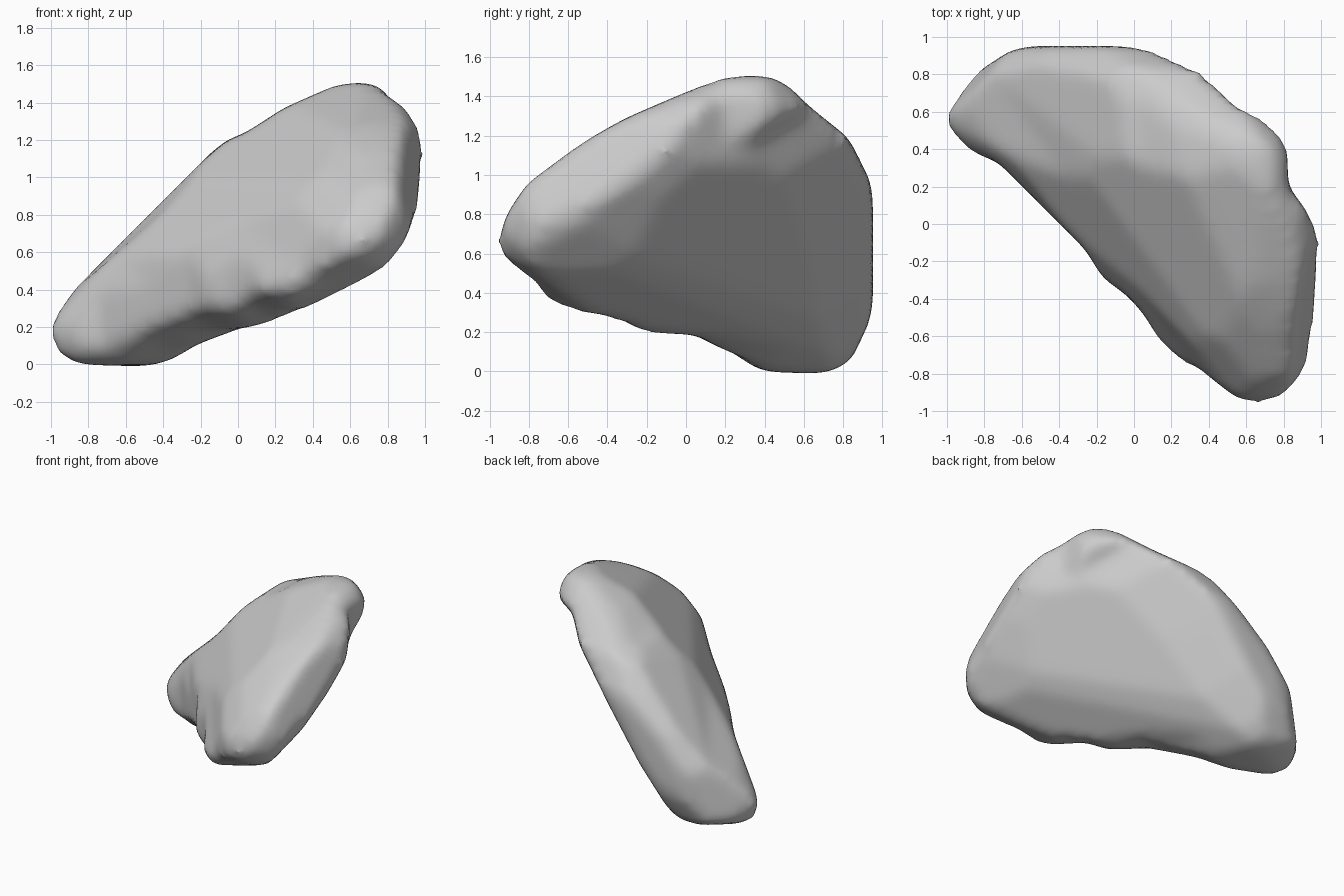
import bpy, bmesh, math
from mathutils import Vector, Matrix

cube = bpy.data.objects.get("Cube")
if cube:
    bpy.data.objects.remove(cube, do_unlink=True)

MIDDLE = Vector((0, 0, .75))
GROUND = Vector((0, 0, 0))
REACH = 3


def carving_frame(azimuth, elevation, origin):
    """Axes of a carving direction: outline right, outline up, depth."""
    a, e = math.radians(azimuth), math.radians(elevation)
    flat = Vector((math.sin(a), -math.cos(a), 0))
    depth = flat * math.cos(e) + Vector((0, 0, math.sin(e)))
    up = Vector((0, 0, math.cos(e))) - flat * math.sin(e)
    right = up.cross(depth)
    return Matrix.Translation(origin) @ Matrix((right, up, depth)).transposed().to_4x4()


def make_prism(name, outline, frame, far=REACH):
    """Extrude a closed outline along the frame's depth, up to the far distance."""
    bm = bmesh.new()
    face = bm.faces.new([bm.verts.new((u, v, -REACH)) for u, v in outline])
    extruded = bmesh.ops.extrude_face_region(bm, geom=[face])["geom"]
    top = [g for g in extruded if isinstance(g, bmesh.types.BMVert)]
    bmesh.ops.translate(bm, verts=top, vec=(0, 0, REACH + far))
    bmesh.ops.transform(bm, matrix=frame, verts=bm.verts)
    bmesh.ops.recalc_face_normals(bm, faces=bm.faces)
    mesh = bpy.data.meshes.new(name)
    bm.to_mesh(mesh)
    bm.free()
    obj = bpy.data.objects.new(name, mesh)
    bpy.context.collection.objects.link(obj)
    return obj


def make_slice(name, normal, distance):
    """Block filling everything behind a plane."""
    square = [(-REACH, -REACH), (REACH, -REACH), (REACH, REACH), (-REACH, REACH)]
    frame = Vector(normal).to_track_quat('Z', 'Y').to_matrix().to_4x4()
    return make_prism(name, square, frame, distance)


# Outlines of the body along each carving direction
front_outline = [
    (-1, .16), (-.97, .26), (-.87, .39), (-.45, .81), (-.08, 1.18), (.05, 1.23),
    (.25, 1.36), (.52, 1.48), (.65, 1.5), (.75, 1.48), (.9, 1.38), (.98, 1.27),
    (1, 1.15), (.97, .9), (.88, .65), (.78, .53), (.6, .43), (.4, .33), (.15, .23),
    (0, .2), (-.22, .12), (-.35, .04), (-.47, 0), (-.86, .01), (-.96, .06)]
side_outline = [
    (-.95, .65), (-.9, .8), (-.8, .95), (-.5, 1.17), (-.3, 1.28), (0, 1.41),
    (.2, 1.49), (.4, 1.5), (.5, 1.46), (.62, 1.34), (.82, 1.18), (.93, .96),
    (.95, .8), (.95, .38), (.92, .25), (.82, .04), (.7, 0), (.4, .01), (.28, .07),
    (.05, .2), (-.2, .2), (-.3, .23), (-.4, .3), (-.62, .32), (-.71, .37),
    (-.75, .46), (-.91, .56)]
top_outline = [
    (-1, .6), (-.95, .7), (-.86, .79), (-.65, .92), (-.55, .94), (.05, .94),
    (.15, .92), (.35, .81), (.6, .6), (.75, .51), (.81, .4), (.81, .2), (.95, .02),
    (.99, -.1), (.99, -.35), (.95, -.65), (.87, -.83), (.77, -.92), (.65, -.95),
    (.55, -.92), (.35, -.76), (.23, -.72), (.13, -.61), (.08, -.5), (-.02, -.38),
    (-.16, -.28), (-.25, -.13), (-.45, .07), (-.72, .34), (-.87, .4), (-.98, .52)]
end_outline = [
    (-.51, -.12), (-.49, -.05), (-.37, .09), (-.15, .25), (.05, .46), (.33, .64),
    (.61, .68), (.79, .68), (.9, .53), (.89, .42), (.78, .25), (.76, .09),
    (.63, -.14), (.45, -.4), (.21, -.65), (.08, -.66), (-.06, -.65), (-.19, -.66),
    (-.24, -.6), (-.25, -.49), (-.34, -.35), (-.46, -.27)]
back_end_outline = [
    (-.9, .58), (-.87, .66), (-.78, .75), (-.63, .8), (-.43, .77), (-.22, .69),
    (-.04, .57), (.1, .39), (.17, .13), (.25, -.08), (.3, -.23), (.33, -.44),
    (.42, -.68), (.51, -.92), (.49, -1.03), (.37, -1.07), (.1, -1.08), (-.04, -1.04),
    (-.13, -.95), (-.32, -.65), (-.54, -.23), (-.75, .2), (-.8, .44), (-.89, .51)]
underside_outline = [
    (-1.18, -.04), (-1.15, .13), (-1.08, .34), (-.98, .51), (-.84, .65), (-.68, .8),
    (-.56, .86), (-.35, 1.01), (-.17, 1.01), (.04, .88), (.29, .76), (.5, .64),
    (.71, .41), (.9, .18), (1.08, -.12), (1.15, -.54), (1.1, -.68), (.96, -.71),
    (.68, -.67), (.46, -.59), (.11, -.53), (-.17, -.55), (-.31, -.5), (-.63, -.52),
    (-.8, -.41), (-1.07, -.3), (-1.16, -.19)]

# Body starts as the front prism and is carved by the other outlines,
# then by slices that shape the broad faces and round the rims between them
body = make_prism("lobed_body", front_outline, carving_frame(0, 0, GROUND))
carvers = [
    make_prism("side_carver", side_outline, carving_frame(90, 0, GROUND)),
    make_prism("top_carver", top_outline, carving_frame(0, 90, GROUND)),
    make_prism("end_carver", end_outline, carving_frame(35, 25, MIDDLE)),
    make_prism("back_end_carver", back_end_outline, carving_frame(215, 25, MIDDLE)),
    make_prism("underside_carver", underside_outline, carving_frame(145, -25, MIDDLE)),
    make_slice("back_face_slice", (.71, .44, -.55), .07),
    make_slice("back_lower_slice", (.62, .3, -.72), -.06),
    make_slice("lower_rim_slice", (.51, .144, -.85), -.145),
    make_slice("front_lower_slice", (-.385, -.62, -.67), .07),
    make_slice("front_face_slice", (-.667, -.5, .55), .57),
    make_slice("front_upper_slice", (-.55, -.42, .72), .73),
    make_slice("top_slice", (-.3, -.35, .89), 1.05),
    make_slice("left_rim_slice", (.93, -.26, .28), 1.25)]
for carver in carvers:
    carver.hide_render = True
    carve = body.modifiers.new(carver.name, 'BOOLEAN')
    carve.operation = 'INTERSECT'
    carve.solver = 'EXACT'
    carve.object = carver

# Even out the surface, round off the carved edges and regain the lost thickness
remesh = body.modifiers.new("even_surface", 'REMESH')
remesh.mode = 'VOXEL'
remesh.voxel_size = .035
soften = body.modifiers.new("soften", 'SMOOTH')
soften.factor = .5
soften.iterations = 12
swell = body.modifiers.new("swell", 'DISPLACE')
swell.mid_level = 0
swell.strength = .012

# Bake the modifiers, then drop the carvers
graph = bpy.context.evaluated_depsgraph_get()
baked = bpy.data.meshes.new_from_object(body.evaluated_get(graph))
body.modifiers.clear()
body.data = baked
for carver in carvers:
    bpy.data.objects.remove(carver, do_unlink=True)

# Single plain grey
grey = bpy.data.materials.new("plain_grey")
grey.use_nodes = True
colour = (.6, .6, .6, 1)
grey.diffuse_color = colour
grey.node_tree.nodes["Principled BSDF"].inputs["Base Color"].default_value = colour
baked.materials.clear()
baked.materials.append(grey)

bpy.ops.object.select_all(action='DESELECT')
body.select_set(True)
bpy.context.view_layer.objects.active = body
bpy.ops.object.shade_smooth_by_angle(angle=math.radians(50))
